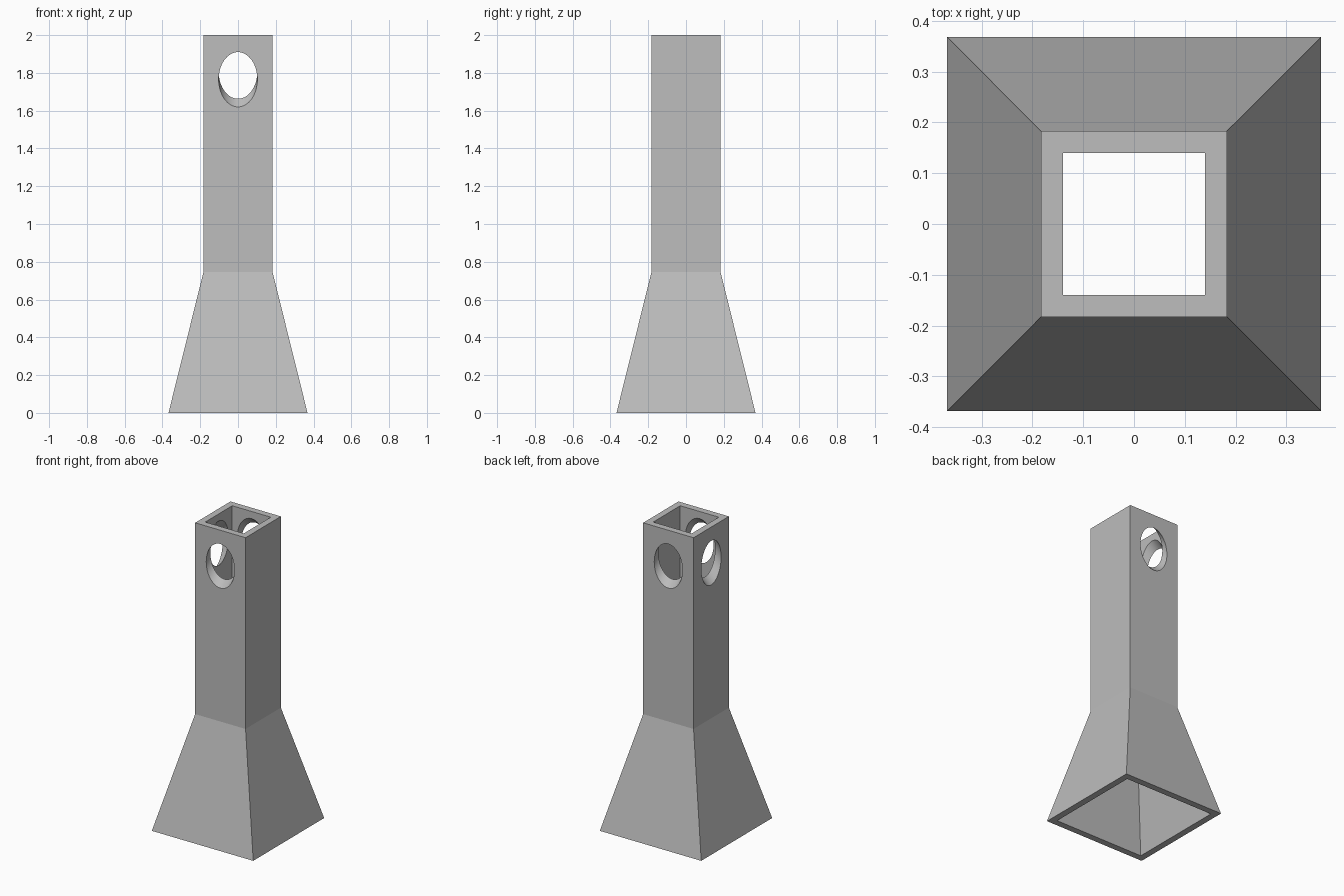
import bpy, bmesh, math
from mathutils import Vector

default = bpy.data.objects.get("Cube")
if default:
    bpy.data.objects.remove(default, do_unlink=True)

HEIGHT, SHOULDER = 2.0, 0.745     # top of shaft, top of flared base
BASE, SHAFT = 0.368, 0.183        # outer half widths
WALL = 0.043
HOLE_Z, HOLE_R = 1.765, 0.1025

grey = bpy.data.materials.new("plain grey")
grey.use_nodes = True
colour = (0.51, 0.51, 0.51, 1)
grey.diffuse_color = colour
grey.node_tree.nodes["Principled BSDF"].inputs["Base Color"].default_value = colour


def make_object(name, bm):
    bmesh.ops.recalc_face_normals(bm, faces=bm.faces)
    mesh = bpy.data.meshes.new(name)
    bm.to_mesh(mesh)
    bm.free()
    mesh.materials.append(grey)
    obj = bpy.data.objects.new(name, mesh)
    bpy.context.collection.objects.link(obj)
    return obj


# Square hollow tower: outer profile up, inner profile down, closed at the rims
bm = bmesh.new()
profile = [(BASE, 0), (SHAFT, SHOULDER), (SHAFT, HEIGHT),
           (SHAFT - WALL, HEIGHT), (SHAFT - WALL, SHOULDER), (BASE - WALL, 0)]
corners = [(-1, -1), (1, -1), (1, 1), (-1, 1)]
rings = [[bm.verts.new((sx * w, sy * w, z)) for sx, sy in corners] for w, z in profile]
for i, ring in enumerate(rings):
    nxt = rings[(i + 1) % len(rings)]
    for j in range(4):
        k = (j + 1) % 4
        bm.faces.new((ring[j], ring[k], nxt[k], nxt[j]))
tower = make_object("hollow_tower", bm)

# Round holes on three sides, sloping up towards the inside
sides = {"front": (0, -1), "back": (0, 1), "right": (-1, 0)}
cutters = []
for side, (dx, dy) in sides.items():
    bm = bmesh.new()
    bmesh.ops.create_cone(bm, cap_ends=True, segments=64, radius1=HOLE_R,
                          radius2=HOLE_R, depth=0.5)
    axis = Vector((-dx, -dy, 1))
    bm.transform(axis.to_track_quat("Z", "Y").to_matrix().to_4x4())
    bmesh.ops.translate(bm, verts=bm.verts, vec=(dx * SHAFT, dy * SHAFT, HOLE_Z))
    cutter = make_object(side + "_hole_cutter", bm)
    cutter.hide_render = True
    cutters.append(cutter)
    cut = tower.modifiers.new(side + " hole", "BOOLEAN")
    cut.operation = "DIFFERENCE"
    cut.solver = "EXACT"
    cut.object = cutter

# Apply the cuts and drop the cutters
bpy.ops.object.select_all(action="DESELECT")
tower.select_set(True)
bpy.context.view_layer.objects.active = tower
for cut in list(tower.modifiers):
    bpy.ops.object.modifier_apply(modifier=cut.name)
for cutter in cutters:
    bpy.data.objects.remove(cutter, do_unlink=True)

# Smooth hole walls, crisp tower edges
bpy.ops.object.shade_smooth_by_angle(angle=math.radians(12))
